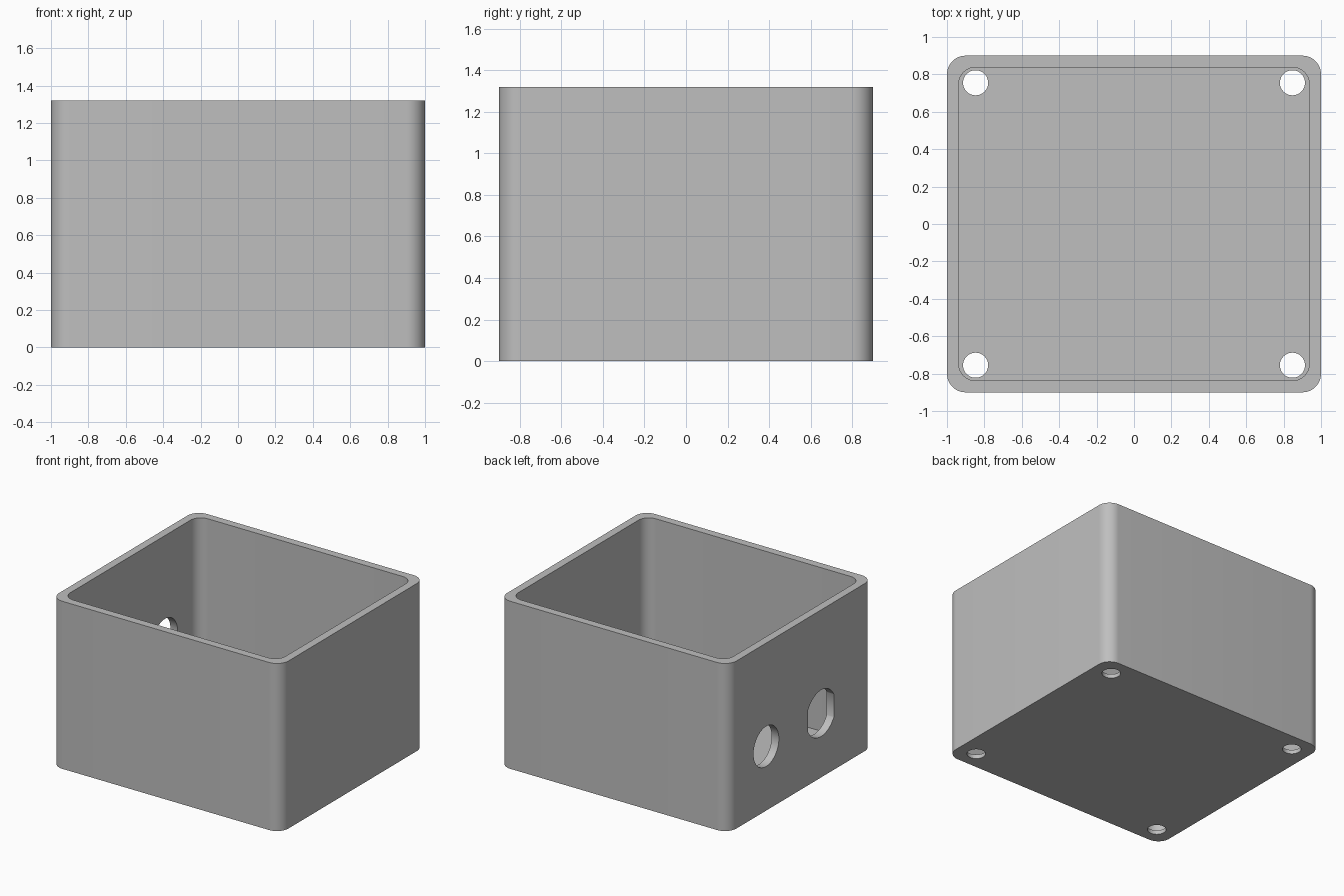
import bpy, bmesh
from math import sin, cos, pi, radians
from mathutils import Matrix

cube = bpy.data.objects.get("Cube")
if cube:
    bpy.data.objects.remove(cube, do_unlink=True)

HX, HY, HEIGHT = 1.0, 0.9, 1.32
WALL, FLOOR = 0.0625, 0.032

grey = bpy.data.materials.new("plain grey")
grey.use_nodes = True
colour = (0.52, 0.52, 0.52, 1)
grey.diffuse_color = colour
grey.node_tree.nodes["Principled BSDF"].inputs["Base Color"].default_value = colour


def rounded_rect(hx, hy, r, steps=12):
    """Counter-clockwise outline of a rectangle with round corners."""
    pts = []
    for k, (sx, sy) in enumerate([(1, 1), (-1, 1), (-1, -1), (1, -1)]):
        for i in range(steps + 1):
            a = pi / 2 * (k + i / steps)
            pts.append((sx * (hx - r) + r * cos(a), sy * (hy - r) + r * sin(a)))
    return pts


def circle(r, flat=None, steps=64):
    """Circle outline; flat trims both sides to that half width."""
    pts = []
    for i in range(steps):
        a = 2 * pi * (i + 0.5) / steps
        x, y = r * cos(a), r * sin(a)
        if flat is None or abs(x) < flat:
            pts.append((x, y))
    if flat:
        h = (r * r - flat * flat) ** 0.5
        k = next(i for i, p in enumerate(pts) if p[0] < 0 and p[1] < 0)
        left = [p for p in pts if p[1] > 0]
        right = pts[k:]
        pts = [(flat, h)] + left + [(-flat, h), (-flat, -h)] + right + [(flat, -h)]
    return pts


def prism(name, outline, z0, z1, matrix=Matrix()):
    """Extrude an outline from z0 to z1, then place it."""
    bm = bmesh.new()
    face = bm.faces.new([bm.verts.new((x, y, z0)) for x, y in outline])
    top = bmesh.ops.extrude_face_region(bm, geom=[face])["geom"]
    bmesh.ops.translate(bm, vec=(0, 0, z1 - z0),
                        verts=[v for v in top if isinstance(v, bmesh.types.BMVert)])
    bmesh.ops.recalc_face_normals(bm, faces=bm.faces)
    bm.transform(matrix)
    mesh = bpy.data.meshes.new(name)
    bm.to_mesh(mesh)
    bm.free()
    mesh.materials.append(grey)
    ob = bpy.data.objects.new(name, mesh)
    bpy.context.collection.objects.link(ob)
    return ob


# Outer body
box = prism("open_box", rounded_rect(HX, HY, 0.1), 0, HEIGHT)

# Inner cavity
cutters = [prism("cavity_cutter", rounded_rect(HX - WALL, HY - WALL, 0.09),
                 FLOOR, HEIGHT + 0.2)]

# Screw holes through the floor corners
for sx in (-1, 1):
    for sy in (-1, 1):
        cutters.append(prism("screw_hole_cutter", circle(0.067), -0.1, 0.1,
                             Matrix.Translation((sx * 0.847, sy * 0.755, 0))))

# Round and flat-sided openings in the -x wall (local x -> y, y -> z, z -> x)
turn = Matrix(((0, 0, 1, 0), (1, 0, 0, 0), (0, 1, 0, 0), (0, 0, 0, 1)))
for y, outline in [(0.43, circle(0.158)), (-0.253, circle(0.183, 0.16))]:
    cutters.append(prism("side_opening_cutter", outline, -0.15, 0.15,
                         Matrix.Translation((-HX, y, 0.506)) @ turn))

# Cut everything out of the body
bpy.ops.object.select_all(action='DESELECT')
bpy.context.view_layer.objects.active = box
box.select_set(True)
for cutter in cutters:
    cutter.hide_render = True
    mod = box.modifiers.new("cut", 'BOOLEAN')
    mod.operation = 'DIFFERENCE'
    mod.solver = 'EXACT'
    mod.object = cutter
    bpy.ops.object.modifier_apply(modifier=mod.name)
    bpy.data.objects.remove(cutter, do_unlink=True)

bpy.ops.object.shade_smooth_by_angle(angle=radians(30))
